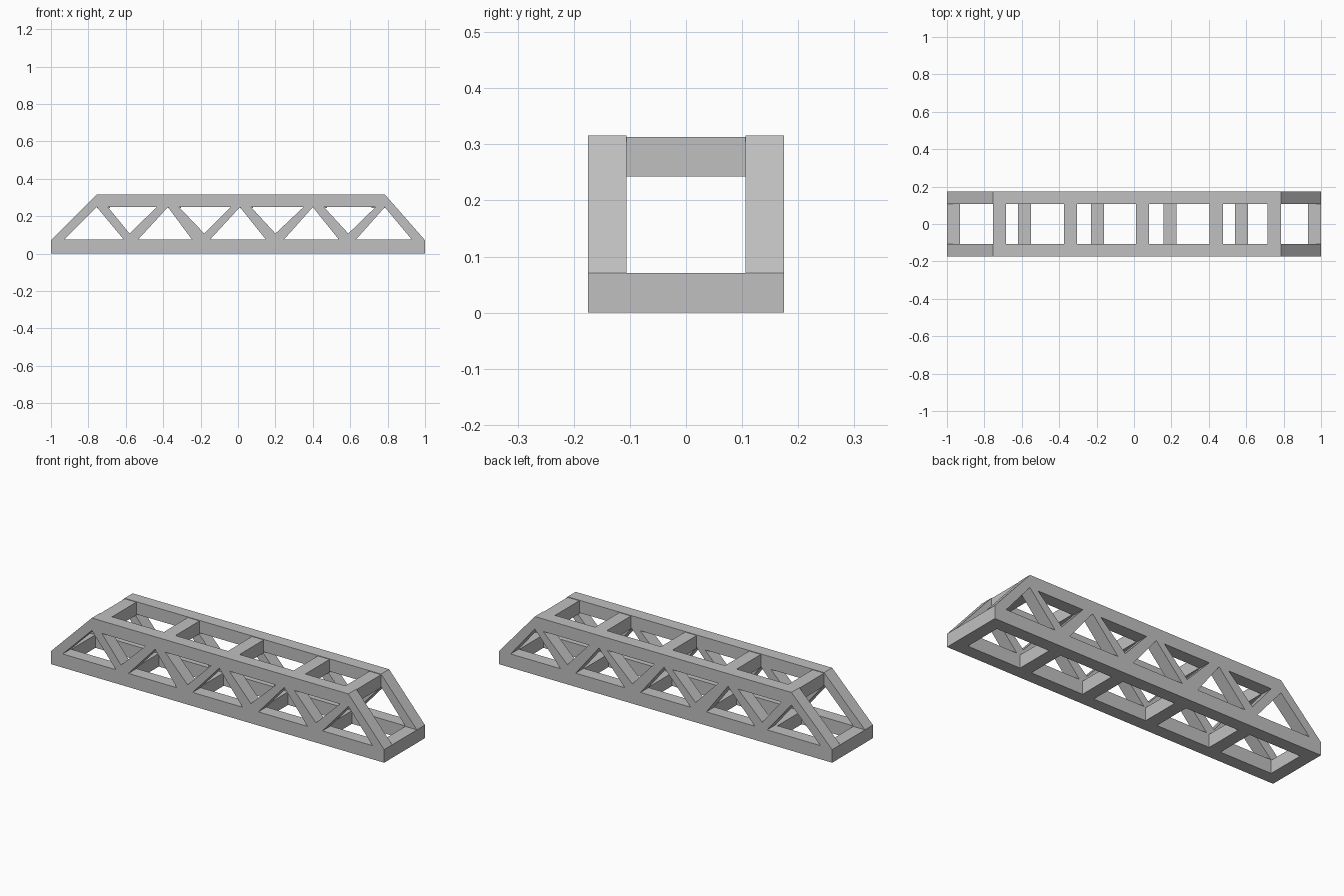
import bpy
import bmesh
from mathutils import Vector

cube = bpy.data.objects.get("Cube")
if cube:
    bpy.data.objects.remove(cube, do_unlink=True)

GREY = (0.53, 0.53, 0.53, 1)
steel = bpy.data.materials.new("grey_steel")
steel.use_nodes = True
steel.diffuse_color = GREY
steel.node_tree.nodes["Principled BSDF"].inputs["Base Color"].default_value = GREY

HALF_W, INNER = 0.175, 0.106     # outer and inner faces of the side trusses
DECK, TOP = 0.071, 0.316         # top of lower chord, top of upper chord
LOW, HIGH = 0.074, 0.248         # base and apex heights of the openings


def add_object(name, bm):
    bmesh.ops.recalc_face_normals(bm, faces=bm.faces)
    mesh = bpy.data.meshes.new(name)
    bm.to_mesh(mesh)
    bm.free()
    mesh.materials.append(steel)
    obj = bpy.data.objects.new(name, mesh)
    bpy.context.collection.objects.link(obj)
    return obj


def truss(name, y0, y1):
    """Side frame: a trapezoid outline with triangular openings, extruded."""
    outline = [(-1, 0), (1, 0), (1, DECK), (0.785, TOP), (-0.755, TOP), (-1, DECK)]
    upright = zip((-0.93, -0.535, -0.15, 0.245, 0.63),
                  (-0.755, -0.375, 0.01, 0.4, 0.785),
                  (-0.61, -0.245, 0.15, 0.54, 0.93))
    hanging = zip((-0.695, -0.315, 0.07, 0.46),
                  (-0.58, -0.18, 0.2, 0.59),
                  (-0.435, -0.04, 0.35, 0.735))
    loops = [outline]
    loops += [[(a, LOW), (b, HIGH), (c, LOW)] for a, b, c in upright]
    loops += [[(a, HIGH), (b, 0.107), (c, HIGH)] for a, b, c in hanging]

    bm = bmesh.new()
    for loop in loops:
        verts = [bm.verts.new((x, y0, z)) for x, z in loop]
        for i, v in enumerate(verts):
            bm.edges.new((v, verts[i - 1]))
    bmesh.ops.triangle_fill(bm, edges=bm.edges[:], use_beauty=True, normal=(0, -1, 0))
    grown = bmesh.ops.extrude_face_region(bm, geom=bm.faces[:], use_keep_orig=True)
    moved = [g for g in grown["geom"] if isinstance(g, bmesh.types.BMVert)]
    bmesh.ops.translate(bm, verts=moved, vec=(0, y1 - y0, 0))
    return add_object(name, bm)


def beam(name, x0, x1, z0, z1):
    """Cross beam spanning between the two side frames."""
    bm = bmesh.new()
    bmesh.ops.create_cube(bm, size=1)
    bmesh.ops.scale(bm, verts=bm.verts, vec=(x1 - x0, 2 * INNER, z1 - z0))
    bmesh.ops.translate(bm, verts=bm.verts,
                        vec=Vector(((x0 + x1) / 2, 0, (z0 + z1) / 2)))
    return add_object(name, bm)


# Side frames
truss("front_truss", -HALF_W, -INNER)
truss("back_truss", INNER, HALF_W)

# Upper cross beams
for i, x in enumerate((-0.755, -0.375, 0.01, 0.405, 0.715)):
    beam(f"upper_cross_beam_{i + 1}", x, x + 0.07, 0.243, 0.313)

# Lower cross beams, including the two ends
for i, x in enumerate((-1, -0.62, -0.23, 0.157, 0.54, 0.93)):
    beam(f"lower_cross_beam_{i + 1}", x, x + 0.07, 0, DECK)
